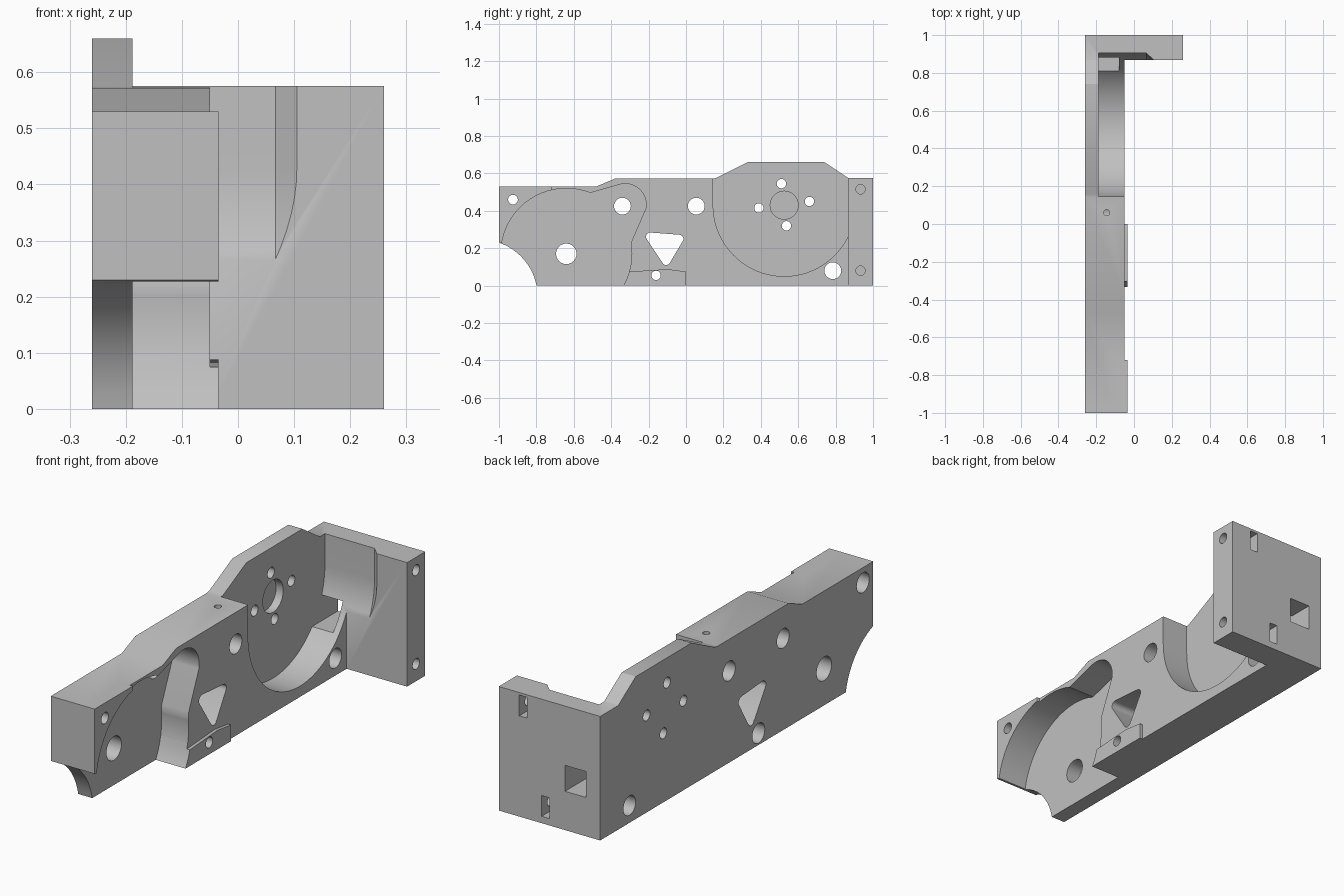
import bpy, bmesh, math
from mathutils import Vector

cube = bpy.data.objects.get("Cube")
if cube:
    bpy.data.objects.remove(cube, do_unlink=True)

grey = bpy.data.materials.new("light_grey")
grey.use_nodes = True
colour = (0.53, 0.53, 0.53, 1)
grey.diffuse_color = colour
grey.node_tree.nodes["Principled BSDF"].inputs["Base Color"].default_value = colour


def solid(name, start, end):
    """Closed solid between two matching outlines."""
    bm = bmesh.new()
    a = [bm.verts.new(p) for p in start]
    b = [bm.verts.new(p) for p in end]
    n = len(a)
    bm.faces.new(a)
    bm.faces.new(b[::-1])
    for i in range(n):
        j = (i + 1) % n
        bm.faces.new((a[j], a[i], b[i], b[j]))
    bmesh.ops.recalc_face_normals(bm, faces=bm.faces)
    mesh = bpy.data.meshes.new(name)
    bm.to_mesh(mesh)
    bm.free()
    mesh.materials.append(grey)
    ob = bpy.data.objects.new(name, mesh)
    bpy.context.collection.objects.link(ob)
    return ob


def prism(name, outline, x0, x1):
    return solid(name, [(x0, y, z) for y, z in outline], [(x1, y, z) for y, z in outline])


def box(name, x0, x1, y0, y1, z0, z1):
    return prism(name, [(y0, z0), (y1, z0), (y1, z1), (y0, z1)], x0, x1)


def arc(y, z, r, a0=0, a1=360, n=32):
    steps = n if a1 - a0 == 360 else n + 1
    angles = [math.radians(a0 + (a1 - a0) * i / n) for i in range(steps)]
    return [(y + r * math.cos(t), z + r * math.sin(t)) for t in angles]


def combine(ob, other, operation):
    mod = body.modifiers.new("combine", 'BOOLEAN')
    mod.operation, mod.solver, mod.object = operation, 'EXACT', other
    bpy.context.view_layer.objects.active = ob
    bpy.ops.object.modifier_apply(modifier=mod.name)
    bpy.data.objects.remove(other, do_unlink=True)


def add(other):
    combine(body, other, 'UNION')


def cut(other):
    combine(body, other, 'DIFFERENCE')


# Side plate, end flange and raised pads
BACK, FLOOR, FACE, PAD = -0.26, -0.188, -0.05, -0.035
body = prism("mounting_bracket", [
    (-1, 0), (0.9, 0), (0.9, 0.56), (0.865, 0.577), (0.74, 0.66), (0.33, 0.66),
    (0.16, 0.575), (0.14, 0.572), (-0.38, 0.572), (-0.48, 0.53), (-1, 0.53)], BACK, FACE)
add(box("flange", BACK, 0.26, 0.867, 1, 0, 0.575))
add(box("front_pad", -0.1, PAD, -1, -0.72, 0.1, 0.53))
add(prism("lower_pad", [(-0.45, 0), (0, 0), (0, 0.075), (-0.1, 0.088), (-0.3, 0.075), (-0.45, 0.075)],
          -0.1, PAD))

# Rear round pocket, open at the top and biting into the flange
CY, CZ, R = 0.525, 0.43, 0.38


def pocket(r):
    return [(CY - r, 0.8)] + arc(CY, CZ, r, 180, 360, 40) + [(CY + r, 0.8)]


profile = [(FLOOR, R), (0.067, R), (0.108, R - 0.041)]
cut(prism("rear_pocket", pocket(R), FLOOR, 0.067))
cut(solid("rear_pocket_taper", [(0.066, y, z) for y, z in pocket(R)],
          [(0.108, y, z) for y, z in pocket(R - 0.041)]))
cut(box("flange_window", FLOOR, -0.08, 0.8, 1.1, 0.18, 0.30))

# Front round pocket with the lever recess beside it
cut(prism("front_pocket", arc(-0.64, 0.17, 0.35, n=64), FLOOR, 0.1))
cut(prism("lever_recess", [(-0.297, 0.1), (-0.29, 0.24)] + arc(-0.325, 0.433, 0.112, -10, 105, 16)
          + [(-0.51, 0.496), (-0.6, 0.35)], FLOOR, 0.1))
cut(box("front_relief", FLOOR, 0.1, -1.1, -0.93, -0.1, 0.227))
cut(prism("corner_scoop", arc(-1.1, -0.06, 0.307, n=64), -0.4, 0.1))

# Through holes in the plate: y, z, radius
for y, z, r in [(-0.925, 0.46, 0.026), (-0.64, 0.17, 0.055), (-0.34, 0.425, 0.045),
                (0.055, 0.425, 0.045), (0.785, 0.08, 0.045), (-0.16, 0.055, 0.025),
                (0.51, 0.545, 0.025), (0.66, 0.45, 0.025), (0.39, 0.415, 0.025),
                (0.537, 0.32, 0.025)]:
    cut(prism("bolt_hole", arc(y, z, r, n=24), -0.4, 0.0))
cut(prism("hub_recess", arc(CY, CZ, 0.075), -0.225, -0.1))
for y, z in [(-0.925, 0.46), (-0.16, 0.055)]:
    cut(prism("counterbore", arc(y, z, 0.046, n=24), -0.4, -0.17))

# Rounded triangular opening
cut(prism("triangle_opening", arc(-0.192, 0.262, 0.022, 90, 210, 6)
          + arc(-0.106, 0.132, 0.022, 210, 325, 6) + arc(-0.036, 0.25, 0.022, -35, 85, 6), -0.4, 0.1))

# Flange bores with nut slots, and the small top hole
for z, x in [(0.515, 0.135), (0.08, 0.02)]:
    cut(prism("flange_bore", arc(0.933, z, 0.025, n=24), x, 0.4))
    cut(box("nut_slot", x - 0.02, x + 0.02, 0.89, 1.1, z - 0.048, z + 0.048))
ring = arc(-0.145, 0.06, 0.016, n=16)
cut(solid("top_hole", [(x, y, 0.43) for x, y in ring], [(x, y, 0.7) for x, y in ring]))

bpy.ops.object.select_all(action='DESELECT')
body.select_set(True)
bpy.context.view_layer.objects.active = body
bpy.ops.object.shade_smooth_by_angle(angle=math.radians(30))
